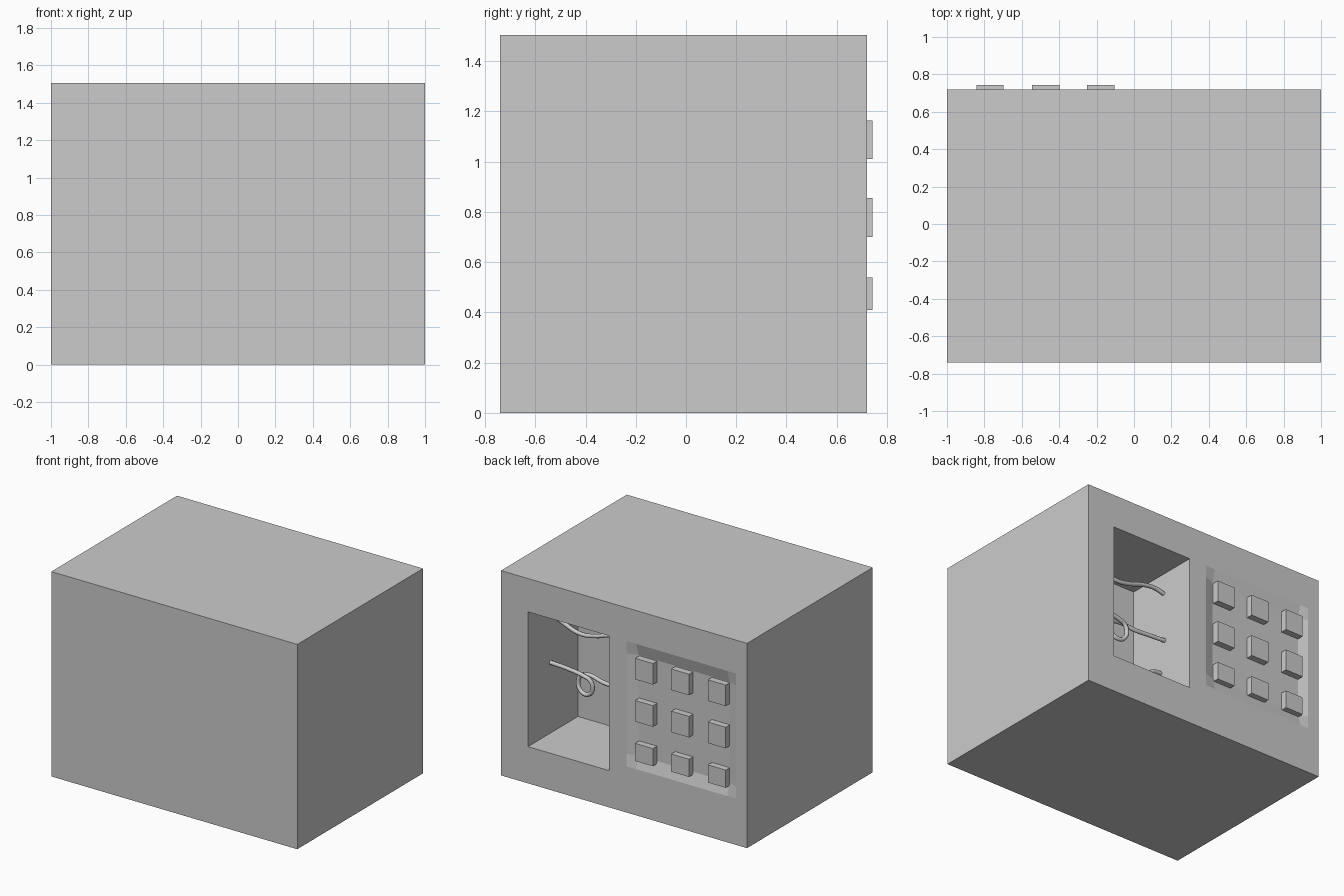
import bpy, bmesh, math

if "Cube" in bpy.data.objects:
    bpy.data.objects.remove(bpy.data.objects["Cube"])

FRONT, BACK, CAVITY, PAD = -0.74, 0.72, 0.14, 0.695


def finish(bm, name):
    bmesh.ops.recalc_face_normals(bm, faces=bm.faces)
    mesh = bpy.data.meshes.new(name)
    bm.to_mesh(mesh)
    bm.free()
    obj = bpy.data.objects.new(name, mesh)
    bpy.context.collection.objects.link(obj)
    return obj


# Casing: panelled back with a dished keypad area and an open compartment
xs = [-1, -0.91, -0.84, -0.10, -0.02, 0.12, 0.78, 1]
zs = [0, 0.27, 0.34, 0.43, 1.17, 1.26, 1.505]
bm = bmesh.new()
grid = {}
for i, x in enumerate(xs):
    for k, z in enumerate(zs):
        dished = i in (2, 3) and k in (3, 4)
        grid[i, k] = bm.verts.new((x, PAD if dished else BACK, z))
for i in range(len(xs) - 1):
    for k in range(len(zs) - 1):
        if i == 5 and 1 <= k <= 4:
            continue  # compartment opening
        bm.faces.new([grid[i, k], grid[i + 1, k], grid[i + 1, k + 1], grid[i, k + 1]])

# Sweep both rims inwards, then close the front and the compartment wall
rims = [[], []]
for e in [e for e in bm.edges if e.is_boundary]:
    outer = any(all(abs(v.co[a] - s) < 1e-4 for v in e.verts)
                for a, s in ((0, -1), (0, 1), (2, 0), (2, zs[-1])))
    rims[0 if outer else 1].append(e)
for rim, depth in zip(rims, (FRONT, CAVITY)):
    new = bmesh.ops.extrude_edge_only(bm, edges=rim)["geom"]
    for v in new:
        if isinstance(v, bmesh.types.BMVert):
            v.co.y = depth
    edges = [e for e in new if isinstance(e, bmesh.types.BMEdge) and e.is_boundary]
    bmesh.ops.contextual_create(bm, geom=edges)
finish(bm, "casing")

# Keypad buttons, three by three
for r, (z0, z1) in enumerate([(0.41, 0.54), (0.70, 0.855), (1.01, 1.165)]):
    for c, x in enumerate([-0.77, -0.472, -0.178]):
        bm = bmesh.new()
        bmesh.ops.create_cube(bm, size=1)
        for v in bm.verts:
            v.co = (x + v.co.x * 0.145, 0.7175 + v.co.y * 0.05,
                    (z0 + z1) / 2 + v.co.z * (z1 - z0))
        finish(bm, f"button_{r}_{c}")


# Loose wires across the compartment
def wire(name, points):
    curve = bpy.data.curves.new(name, "CURVE")
    curve.dimensions = "3D"
    curve.bevel_depth = 0.015
    curve.bevel_resolution = 2
    curve.resolution_u = 6
    curve.use_fill_caps = True
    spline = curve.splines.new("BEZIER")
    spline.bezier_points.add(len(points) - 1)
    for p, co in zip(spline.bezier_points, points):
        p.co = co
        p.handle_left_type = p.handle_right_type = "AUTO"
    obj = bpy.data.objects.new(name, curve)
    bpy.context.collection.objects.link(obj)


wire("upper_wire", [(0.78, 0.45, 1.15), (0.675, 0.45, 1.10), (0.547, 0.45, 1.06),
                    (0.42, 0.45, 1.075), (0.31, 0.45, 1.11), (0.2, 0.45, 1.125),
                    (0.12, 0.45, 1.11)])

loop = []
for n in range(9):
    a = math.pi / 2 - n * math.pi / 4
    loop.append((0.507 - 0.065 * math.cos(a), 0.46 - 0.004 * n,
                 0.692 + 0.07 * math.sin(a)))
wire("looped_wire", [(0.78, 0.46, 0.79), (0.64, 0.46, 0.782)] + loop[::-1][::-1]
     + [(0.36, 0.44, 0.745), (0.24, 0.45, 0.745), (0.12, 0.46, 0.745)])

wire("cut_wire", [(0.12, 0.42, 0.51), (0.19, 0.42, 0.50),
                  (0.25, 0.42, 0.43), (0.26, 0.42, 0.35)])
